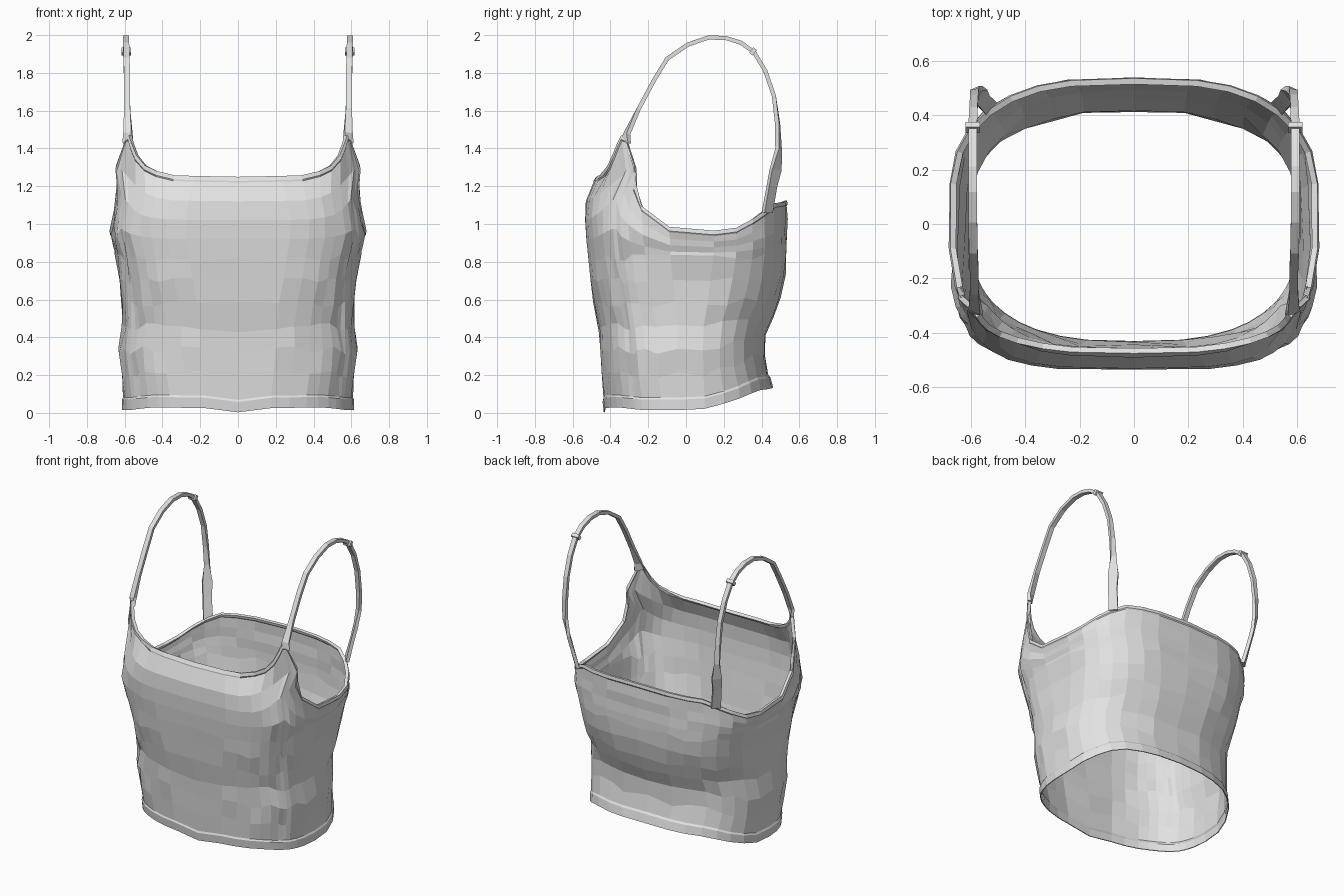
import bpy, math, random
from mathutils import Vector, Matrix

if "Cube" in bpy.data.objects:
    bpy.data.objects.remove(bpy.data.objects["Cube"])

random.seed(4)

fabric = bpy.data.materials.new("pale grey fabric")
fabric.diffuse_color = (0.76, 0.76, 0.76, 1)
fabric.use_nodes = True
fabric.node_tree.nodes["Principled BSDF"].inputs["Base Color"].default_value = fabric.diffuse_color


def make(name, verts, faces):
    mesh = bpy.data.meshes.new(name)
    mesh.from_pydata(verts, [], faces)
    mesh.materials.append(fabric)
    ob = bpy.data.objects.new(name, mesh)
    bpy.context.collection.objects.link(ob)
    return ob


def interp(table, v):
    if v <= table[0][0]:
        return table[0][1]
    for (a, p), (b, q) in zip(table, table[1:]):
        if v <= b:
            return p + (q - p) * (v - a) / (b - a)
    return table[-1][1]


# Body measurements by height
HALF_W = [(0, .615), (.15, .61), (.3, .635), (.5, .612), (.8, .64), (.95, .68),
          (1.15, .65), (1.3, .70), (1.46, .655)]
FRONT = [(0, .435), (.4, .46), (.8, .52), (1, .54), (1.15, .533), (1.25, .475),
         (1.3, .49), (1.46, .53)]
BACK = [(.1, .47), (.16, .455), (.26, .415), (.4, .412), (.5, .455), (.62, .505),
        (.78, .535), (1.13, .535)]
SQUARE_FRONT = [(0, 2.6), (.5, 3.0), (.8, 3.6), (1.1, 3.8), (1.2, 3.3), (1.3, 2.8)]
SQUARE_BACK = [(0, 2.5), (.5, 2.6), (.9, 3.1), (1.2, 3.0)]
# Edges by angle: 0 front, 90 side, 180 back
TOP = [(0, 1.25), (20, 1.258), (30, 1.28), (38, 1.31), (46, 1.365), (53, 1.43), (57, 1.47),
       (60, 1.46), (64, 1.31), (73, 1.15), (88, .985), (98, .965), (110, .98),
       (133, 1.07), (145, 1.11), (180, 1.125)]
BOTTOM = [(0, .003), (10, .025), (40, .03), (65, .015), (95, .015), (115, .06),
          (140, .12), (180, .135)]
ANGLES = [0, 11, 20, 30, 38, 46, 53, 57, 60, 64, 70, 78, 88, 98, 110, 122, 133, 145, 157, 168, 180]


def body_point(deg, z, out):
    a = math.radians(deg)
    s, c = abs(math.sin(a)), math.cos(a)
    n = interp(SQUARE_FRONT if c > 0 else SQUARE_BACK, z)
    depth = interp(FRONT if c > 0 else BACK, z)
    x = (interp(HALF_W, z) + out) * s ** (2 / n)
    y = -math.copysign((depth + out) * abs(c) ** (2 / n), c)
    return x, y, z


# Body: one half column by column, then the other half mirrored
columns = []
for deg in ANGLES:
    z0, z1 = interp(BOTTOM, deg), interp(TOP, deg)
    rows = [(z0, 0), (z0 + .055, .003), (z0 + .066, -.003)]
    lo, mid, hi = z0 + .066, .82, z1 - .03
    for i in range(1, 7):
        rows.append((lo + (mid - lo) * i / 6 + random.uniform(-.02, .02),
                     random.uniform(-.009, .007)))
    for i in range(1, 4):
        rows.append((mid + (hi - mid) * i / 4, random.uniform(-.006, .004)))
    rows += [(hi, -.002), (hi + .008, .003), (z1, 0)]
    columns.append([body_point(deg, z, o) for z, o in rows])
columns += [[(-x, y, z) for x, y, z in col] for col in columns[-2:0:-1]]

R, C = len(columns[0]), len(columns)
faces = [(c * R + r, (c + 1) % C * R + r, (c + 1) % C * R + r + 1, c * R + r + 1)
         for c in range(C) for r in range(R - 1)]
body = make("camisole_body", [p for col in columns for p in col], faces)

# Thin cloth with a thicker bound edge along the top
rim = body.vertex_groups.new(name="bound edge")
rim.add([c * R + r for c in range(C) for r in (R - 2, R - 1)], 1, 'REPLACE')
solid = body.modifiers.new("cloth thickness", 'SOLIDIFY')
solid.thickness = .022
solid.offset = -1
solid.vertex_group = "bound edge"
solid.thickness_vertex_group = .25


def mirror(ob):
    ob.modifiers.new("mirror", 'MIRROR').use_axis[0] = True


# Shoulder straps: x, y, z, width, twist in degrees
PATH = [(.583, -.32, 1.43, .06, 45), (.583, -.312, 1.48, .045, 20), (.587, -.25, 1.61, .032, 0),
        (.587, -.17, 1.76, .032, 0), (.59, -.10, 1.875, .032, 0), (.592, .01, 1.95, .032, 0),
        (.592, .12, 1.987, .032, 0), (.592, .21, 1.985, .032, 0), (.592, .29, 1.96, .032, 0),
        (.592, .36, 1.91, .032, 0), (.59, .42, 1.81, .03, 0), (.587, .465, 1.68, .03, 0),
        (.585, .485, 1.53, .032, 10), (.58, .49, 1.40, .035, 25), (.568, .475, 1.29, .065, 50),
        (.555, .455, 1.2, .055, 50), (.53, .43, 1.06, .06, 45)]
pts = [Vector(p[:3]) for p in PATH]
verts, faces = [], []
for i, p in enumerate(pts):
    t = (pts[min(i + 1, len(pts) - 1)] - pts[max(i - 1, 0)]).normalized()
    nrm = t.cross(Vector((1, 0, 0))).normalized()
    turn = Matrix.Rotation(math.radians(PATH[i][4]), 3, t)
    nrm, side = turn @ nrm * .011, turn @ nrm.cross(t) * PATH[i][3] / 2
    verts += [p + side + nrm, p - side + nrm, p - side - nrm, p + side - nrm]
    if i:
        b = 4 * i
        faces += [(b - 4 + k, b - 4 + (k + 1) % 4, b + (k + 1) % 4, b + k) for k in range(4)]
faces += [(3, 2, 1, 0), tuple(len(verts) - 4 + k for k in range(4))]
mirror(make("shoulder_strap", verts, faces))

# Strap sliders: small square collars round each strap
centre, tilt = Vector((.592, .355, 1.914)), Matrix.Rotation(math.radians(-38), 3, 'X')
verts = [centre + tilt @ Vector((x * .026, y * .012, z * .018))
         for x in (-1, 1) for y in (-1, 1) for z in (-1, 1)]
faces = [(0, 1, 3, 2), (4, 6, 7, 5), (0, 4, 5, 1), (2, 3, 7, 6), (0, 2, 6, 4), (1, 5, 7, 3)]
mirror(make("strap_slider", verts, faces))
